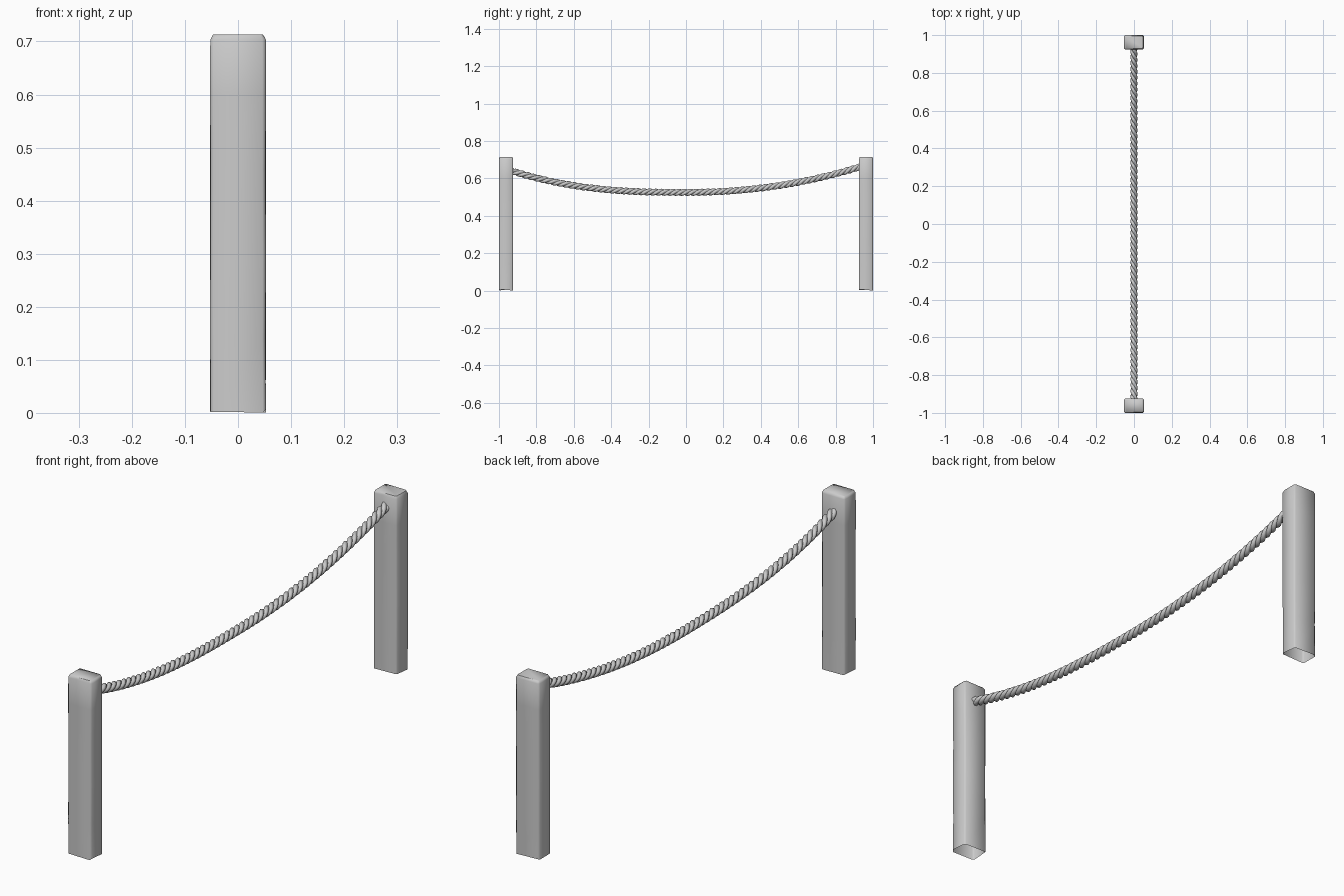
import bpy, bmesh, math, random
from mathutils import Vector

if "Cube" in bpy.data.objects:
    bpy.data.objects.remove(bpy.data.objects["Cube"])

random.seed(4)


def finish(name, bm, smooth_angle):
    bmesh.ops.recalc_face_normals(bm, faces=bm.faces)
    mesh = bpy.data.meshes.new(name)
    bm.to_mesh(mesh)
    bm.free()
    obj = bpy.data.objects.new(name, mesh)
    bpy.context.collection.objects.link(obj)
    bpy.ops.object.select_all(action='DESELECT')
    obj.select_set(True)
    bpy.context.view_layer.objects.active = obj
    bpy.ops.object.shade_smooth_by_angle(angle=math.radians(smooth_angle))
    return obj


def bridge(bm, rings):
    for a, b in zip(rings, rings[1:]):
        n = len(a)
        for i in range(n):
            bm.faces.new((a[i], a[(i + 1) % n], b[(i + 1) % n], b[i]))


# Rough-hewn square post: chamfered column, open underneath
def post(name, y):
    hx, hy, c = 0.053, 0.038, 0.006
    outline = [(hx, hy - c), (hx - c, hy), (c - hx, hy), (-hx, hy - c),
               (-hx, c - hy), (c - hx, -hy), (hx - c, -hy), (hx, c - hy)]
    bm = bmesh.new()
    rings = []
    for z, s in [(0, 1), (0.14, 1), (0.3, 1), (0.46, 1), (0.6, 1), (0.703, 1), (0.713, 0.9)]:
        ring = []
        for px, py in outline:
            k = s - random.uniform(0, 0.03)
            dz = random.uniform(0, 0.007) if z == 0 else 0
            ring.append(bm.verts.new((px * k, y + py * k, z + dz)))
        rings.append(ring)
    bridge(bm, rings)
    bm.faces.new(rings[-1])
    return finish(name, bm, 60)


post("left_post", -0.962)
post("right_post", 0.962)


# Sagging path of the rope, slightly higher on the right end
def sag(y):
    t = abs(y) / 0.925
    return 0.525 + (0.135 * t ** 2.1 if y > 0 else 0.113 * t ** 2.6)


# Twisted rope: three-lobed section swept and turned along the path
bm = bmesh.new()
strands, turns, steps, sides = 3, 20, 400, 18
rings = []
for k in range(steps + 1):
    y = -0.93 + 1.86 * k / steps
    slope = (sag(y + 0.005) - sag(y - 0.005)) / 0.01
    up = Vector((0, -slope, 1)).normalized()
    twist = math.tau * turns * k / steps
    ring = []
    for i in range(sides):
        a = math.tau * i / sides
        r = 0.0125 + 0.0065 * abs(math.cos(strands * a / 2))
        p = Vector((0, y, sag(y))) + r * (math.cos(a + twist) * Vector((1, 0, 0)) + math.sin(a + twist) * up)
        ring.append(bm.verts.new(p))
    rings.append(ring)
bridge(bm, rings)
bm.faces.new(rings[0])
bm.faces.new(rings[-1])
finish("twisted_rope", bm, 40)
